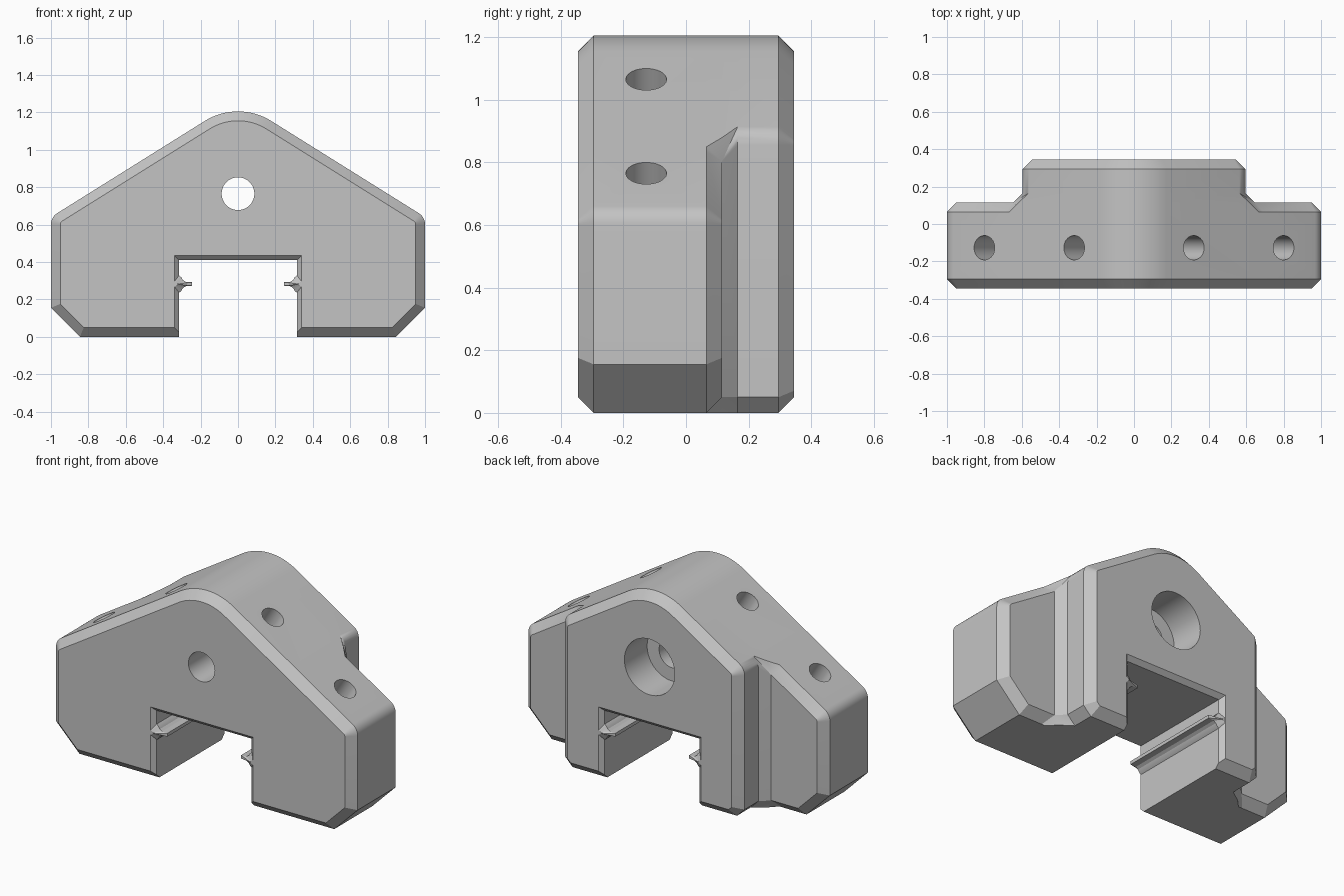
import bpy, bmesh
from math import atan, sin, cos, pi
from mathutils import Matrix, Vector

if "Cube" in bpy.data.objects:
    bpy.data.objects.remove(bpy.data.objects["Cube"], do_unlink=True)

grey = bpy.data.materials.new("light_grey")
grey.use_nodes = True
grey.diffuse_color = (0.55, 0.55, 0.55, 1)
grey.node_tree.nodes["Principled BSDF"].inputs["Base Color"].default_value = (0.55, 0.55, 0.55, 1)

SLOPE, PEAK, CH = 0.625, 1.265, 0.05
PITCH = atan(SLOPE)


def finish(name, bm):
    bmesh.ops.recalc_face_normals(bm, faces=bm.faces)
    mesh = bpy.data.meshes.new(name)
    bm.to_mesh(mesh)
    bm.free()
    mesh.materials.append(grey)
    obj = bpy.data.objects.new(name, mesh)
    bpy.context.collection.objects.link(obj)
    return obj


def loft(name, sections):
    """Skin a list of (y, [(x, z), ...]) rings and cap both ends."""
    bm = bmesh.new()
    rings = [[bm.verts.new((x, y, z)) for x, z in pts] for y, pts in sections]
    n = len(rings[0])
    for a, b in zip(rings, rings[1:]):
        for i in range(n):
            j = (i + 1) % n
            bm.faces.new((a[i], a[j], b[j], b[i]))
    bm.faces.new(rings[0])
    bm.faces.new(rings[-1])
    bmesh.ops.remove_doubles(bm, verts=bm.verts, dist=0.0005)
    return finish(name, bm)


def rod(name, start, end, radius):
    start, end = Vector(start), Vector(end)
    axis = end - start
    turn = axis.to_track_quat('Z', 'Y').to_matrix().to_4x4()
    bm = bmesh.new()
    bmesh.ops.create_cone(bm, cap_ends=True, segments=48, radius1=radius, radius2=radius,
                          depth=axis.length, matrix=Matrix.Translation((start + end) / 2) @ turn)
    return finish(name, bm)


# Outline pieces: d is the inset from the full outline
def roof(x, d=0):
    return (x, PEAK - d / cos(PITCH) - SLOPE * x)


def ridge(d=0):
    r = 0.335 - d
    zc = PEAK - 0.335 / cos(PITCH)
    return [(r * sin(PITCH * i / 8), zc + r * cos(PITCH * i / 8)) for i in range(9)]


def shoulder(w, d=0):
    r = 0.07 - d
    x = w - 0.07
    z = PEAK - SLOPE * x - 0.07 / cos(PITCH)
    angles = [PITCH + (pi / 2 - PITCH) * i / 6 for i in range(7)]
    return [(x + r * sin(a), z + r * cos(a)) for a in angles]


def foot(w, c, d=0):
    return [(w - d, c + 0.414 * d), (w - c - 0.414 * d, d)]


def mirrored(half):
    return half + [(-x, z) for x, z in reversed(half[1:])]


def wide(d):
    return mirrored(ridge(d) + [roof(0.665, d), roof(0.69, d)] + shoulder(1, d)
                    + foot(1, 0.155, d) + [(0.69, d), (0.665, d)])


def narrow(d):
    s, f = shoulder(0.595, d), foot(0.595, CH, d)
    return mirrored(ridge(d) + [s[0], s[0]] + s + f + [f[1], f[1]])


# Body: wide front slab stepping to a narrower rear block
top_edge, top_in = roof(0.6175), roof(0.645, CH)
low_in, low_edge = (0.645, CH), (0.6175, 0)
wing_back = mirrored(ridge() + [top_edge, top_in] + shoulder(1, CH)
                     + foot(1, 0.155, CH) + [low_in, low_edge])
step = mirrored(ridge() + [top_edge, top_in] + [top_in] * 7 + [low_in] * 3 + [low_edge])
body = loft("bracket_body", [
    (-0.345, wide(CH)), (-0.295, wide(0)), (0.065, wide(0)), (0.115, wing_back),
    (0.115, step), (0.165, narrow(0)), (0.295, narrow(0)), (0.345, narrow(CH))])


# Slot with flared ends
def gate(e):
    return [(-0.315 - e, -0.1), (0.315 + e, -0.1), (0.315 + e, 0.41 + e), (-0.315 - e, 0.41 + e)]


cutters = [loft("slot_cutter", [(-0.35, gate(0.03)), (-0.32, gate(0)),
                                (0.32, gate(0)), (0.35, gate(0.03))])]

# Through bore with counterbore at the rear
cutters.append(rod("bore_cutter", (0, -0.5, 0.765), (0, 0.25, 0.765), 0.0875))
cutters.append(rod("counterbore_cutter", (0, 0.13, 0.765), (0, 0.5, 0.765), 0.167))

# Blind holes square to the roof
for side in (-1, 1):
    for x in (0.32, 0.8):
        p = Vector((side * x, -0.127, roof(x)[1]))
        n = Vector((side * sin(PITCH), 0, cos(PITCH)))
        cutters.append(rod("roof_hole_cutter", p - n * 0.25, p + n * 0.1, 0.065))

for cutter in cutters:
    mod = body.modifiers.new("cut", 'BOOLEAN')
    mod.operation, mod.solver, mod.object = 'DIFFERENCE', 'EXACT', cutter
bpy.context.view_layer.objects.active = body
for mod in list(body.modifiers):
    bpy.ops.object.modifier_apply(modifier=mod.name)
for cutter in cutters:
    bpy.data.objects.remove(cutter, do_unlink=True)

# Guide rails inside the slot, tapering to a point at both ends
RAIL = [(0.345, 0.05), (0.315, 0.047), (0.303, 0.036), (0.295, 0.022), (0.28, 0.012), (0.245, 0.01)]
TIP = [(0.345, 0.015), (0.34, 0.015), (0.333, 0.011), (0.328, 0.007), (0.322, 0.003), (0.315, 0.001)]


def rail_ring(half, side):
    pts = half + [(x, -h) for x, h in reversed(half)]
    return [(side * x, 0.282 + h) for x, h in pts]


parts = [body]
for side, name in ((1, "left_guide_rail"), (-1, "right_guide_rail")):
    full, tip = rail_ring(RAIL, side), rail_ring(TIP, side)
    parts.append(loft(name, [(-0.344, tip), (-0.32, full), (0.32, full), (0.344, tip)]))

bpy.ops.object.select_all(action='DESELECT')
for part in parts:
    part.select_set(True)
bpy.context.view_layer.objects.active = body
bpy.ops.object.shade_smooth_by_angle(angle=0.45)
